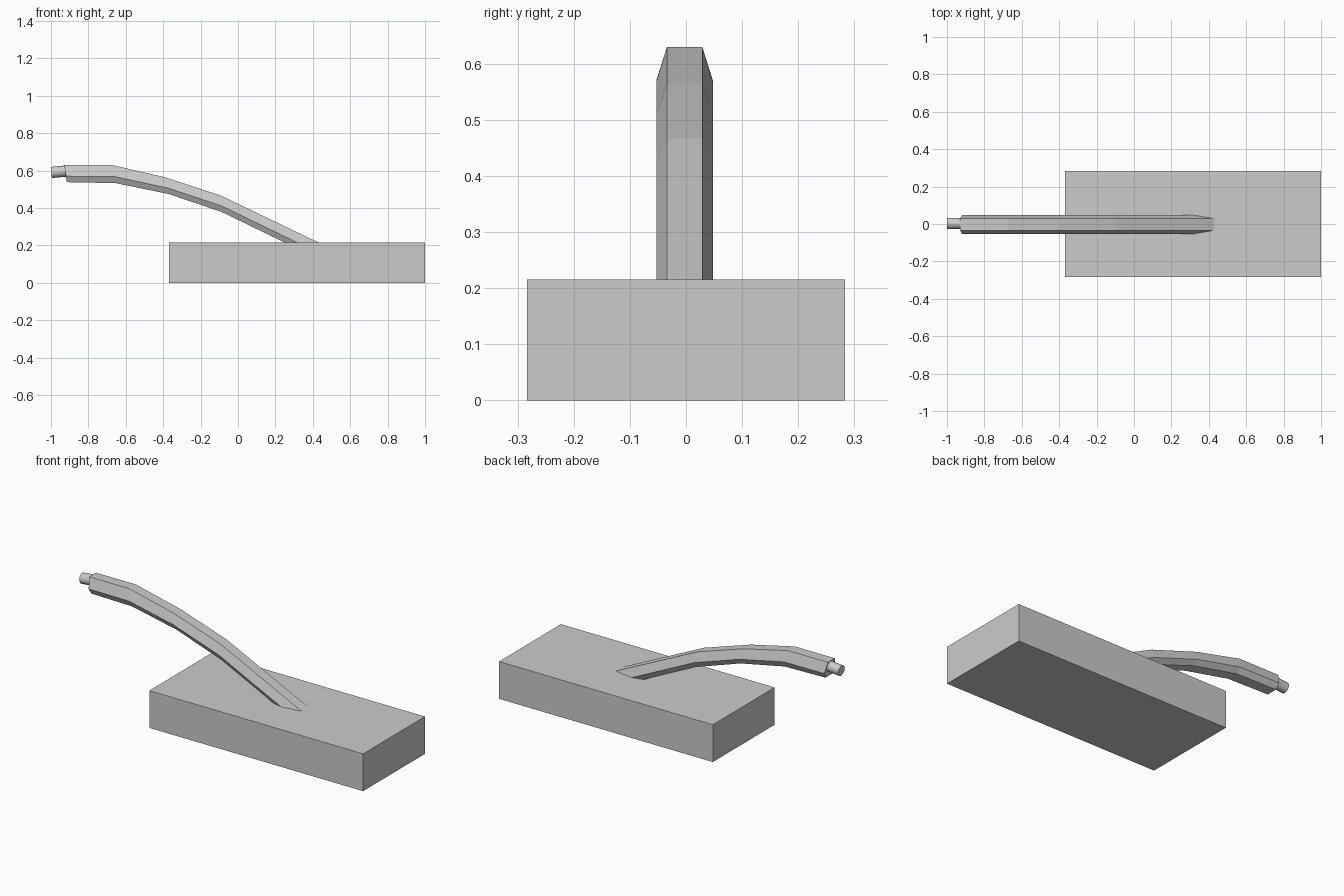
import bpy, bmesh, math
from mathutils import Vector

if "Cube" in bpy.data.objects:
    bpy.data.objects.remove(bpy.data.objects["Cube"])


def finish(bm, name):
    bmesh.ops.recalc_face_normals(bm, faces=bm.faces)
    mesh = bpy.data.meshes.new(name)
    bm.to_mesh(mesh)
    bm.free()
    obj = bpy.data.objects.new(name, mesh)
    bpy.context.collection.objects.link(obj)
    return obj


# Rectangular block
x0, x1, half_y, height = -0.37, 1.0, 0.283, 0.216
bm = bmesh.new()
bmesh.ops.create_cube(bm, size=1)
for v in bm.verts:
    v.co.x = (x0 + x1) / 2 + v.co.x * (x1 - x0)
    v.co.y *= 2 * half_y
    v.co.z = (v.co.z + 0.5) * height
finish(bm, "block")

# Curved handle: (x, z) of the top, widest and bottom edges at each station
stations = [
    ((-0.93, 0.63), (-0.92, 0.57), (-0.915, 0.538)),
    ((-0.675, 0.63), (-0.66, 0.568), (-0.654, 0.533)),
    ((-0.392, 0.565), (-0.376, 0.507), (-0.371, 0.475)),
    ((-0.093, 0.467), (-0.088, 0.411), (-0.088, 0.379)),
    ((0.49, 0.187), (0.375, 0.187), (0.308, 0.187)),
]
half_widths = (0.0315, 0.0505, 0.033)
centre_y = -0.0025
bm = bmesh.new()
rings = []
for levels in stations:
    side = [(x, w, z) for (x, z), w in zip(levels, half_widths)]
    ring = side + [(x, -w, z) for x, w, z in reversed(side)]
    rings.append([bm.verts.new((x, y + centre_y, z)) for x, y, z in ring])
for a, b in zip(rings, rings[1:]):
    for i in range(6):
        j = (i + 1) % 6
        bm.faces.new((a[i], a[j], b[j], b[i]))
bm.faces.new(rings[0])
bm.faces.new(rings[-1])
finish(bm, "handle")

# Round peg at the free end of the handle
start, end = Vector((-0.998, 0.003, 0.59)), Vector((-0.90, 0.003, 0.599))
bpy.ops.mesh.primitive_cylinder_add(vertices=16, radius=0.03, depth=(end - start).length,
                                    location=(start + end) / 2)
peg = bpy.context.object
peg.name = "end_peg"
peg.rotation_euler = (end - start).to_track_quat('Z', 'Y').to_euler()
bpy.ops.object.shade_smooth_by_angle(angle=math.radians(35))
